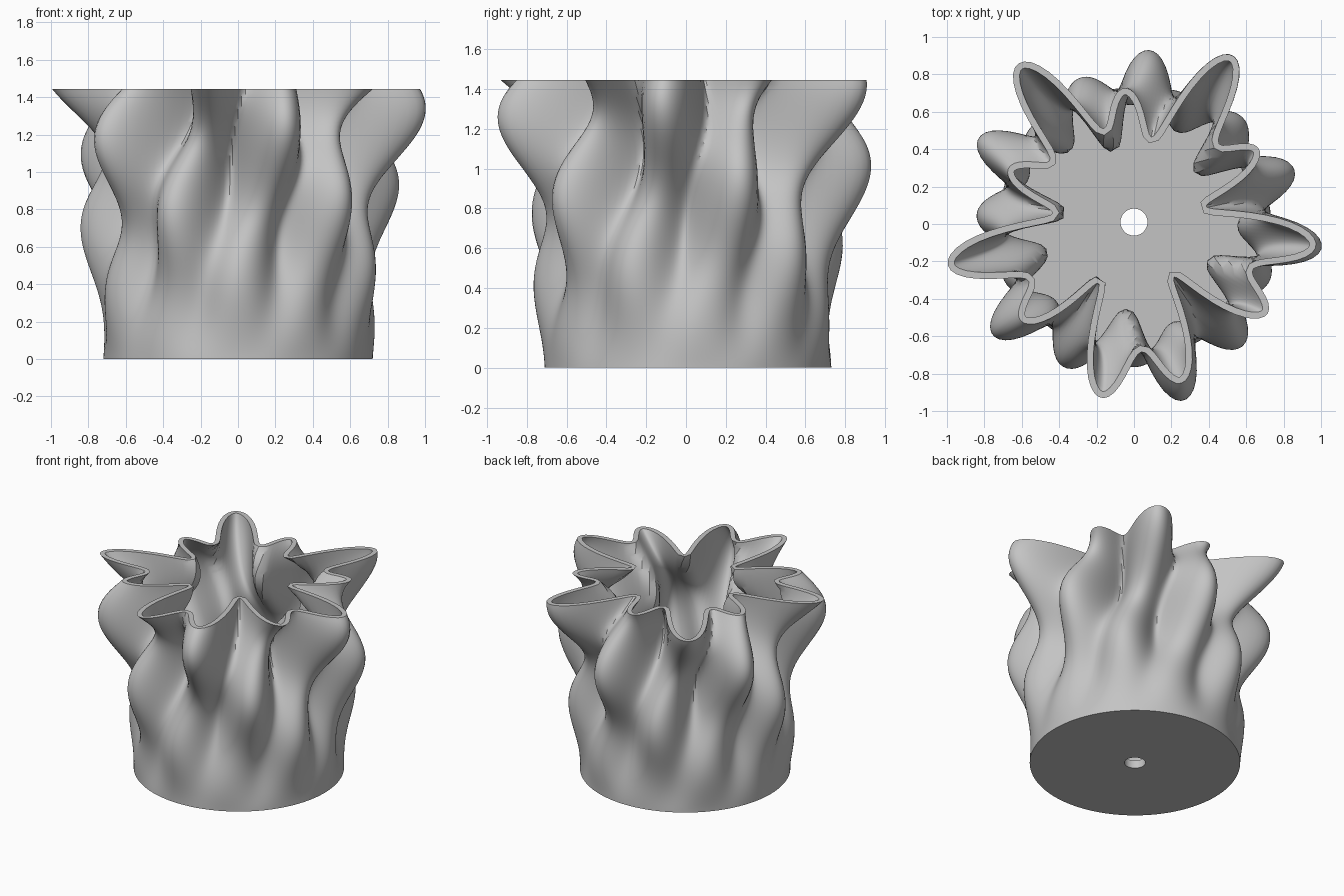
import bpy, bmesh, math
from mathutils import Vector

if "Cube" in bpy.data.objects:
    bpy.data.objects.remove(bpy.data.objects["Cube"], do_unlink=True)

HEIGHT, SEGMENTS, LEVELS = 1.445, 220, 64
WALL, FLOOR, HOLE = 0.035, 0.06, 0.072
CENTRE = Vector((0.0, 0.01, 0.0))


def wall_radius(angle, z):
    """Round foot, with eleven ribs and a five-lobed counter spiral growing upward."""
    drop = HEIGHT - z
    growth = (z / HEIGHT) ** 1.25
    rib_phase = 11 * (angle + math.radians(5 + 16.5 * drop))
    ribs = math.cos(rib_phase) - 0.08 * math.cos(2 * rib_phase)
    lobes = math.cos(5 * (angle - math.radians(127 + 60 * drop)))
    return 0.72 + growth * (0.176 * ribs + 0.168 * lobes)


def circle_ring(radius, z):
    return [Vector((radius * math.cos(a), radius * math.sin(a), z)) for a in angles]


def outer_ring(z):
    return [Vector((wall_radius(a, z) * math.cos(a), wall_radius(a, z) * math.sin(a), z))
            for a in angles]


def inner_ring(z):
    """Outer ring moved inward by the wall thickness."""
    ring = outer_ring(z)
    result = []
    for i, p in enumerate(ring):
        along = (ring[(i + 1) % SEGMENTS] - ring[i - 1]).normalized()
        result.append(p + Vector((-along.y, along.x, 0)) * WALL)
    return result


angles = [2 * math.pi * i / SEGMENTS for i in range(SEGMENTS)]

# Closed section: drain hole, underside, outer wall, rim, inner wall, floor
rings = [circle_ring(HOLE, 0)]
rings += [outer_ring(HEIGHT * i / LEVELS) for i in range(LEVELS + 1)]
rings += [inner_ring(HEIGHT + (FLOOR - HEIGHT) * i / LEVELS) for i in range(LEVELS + 1)]
rings += [circle_ring(HOLE, FLOOR)]

bm = bmesh.new()
verts = [[bm.verts.new(p + CENTRE) for p in ring] for ring in rings]
for j, lower in enumerate(verts):
    upper = verts[(j + 1) % len(verts)]
    for i in range(SEGMENTS):
        k = (i + 1) % SEGMENTS
        bm.faces.new((lower[i], lower[k], upper[k], upper[i]))
bmesh.ops.recalc_face_normals(bm, faces=bm.faces)
mesh = bpy.data.meshes.new("fluted_planter")
bm.to_mesh(mesh)
bm.free()
planter = bpy.data.objects.new("fluted_planter", mesh)
bpy.context.collection.objects.link(planter)

# Plain grey material
grey = bpy.data.materials.new("plain_grey")
grey.use_nodes = True
colour = (0.55, 0.55, 0.55, 1)
grey.diffuse_color = colour
grey.node_tree.nodes["Principled BSDF"].inputs["Base Color"].default_value = colour
mesh.materials.append(grey)

bpy.context.view_layer.objects.active = planter
planter.select_set(True)
bpy.ops.object.shade_smooth_by_angle(angle=math.radians(35))
